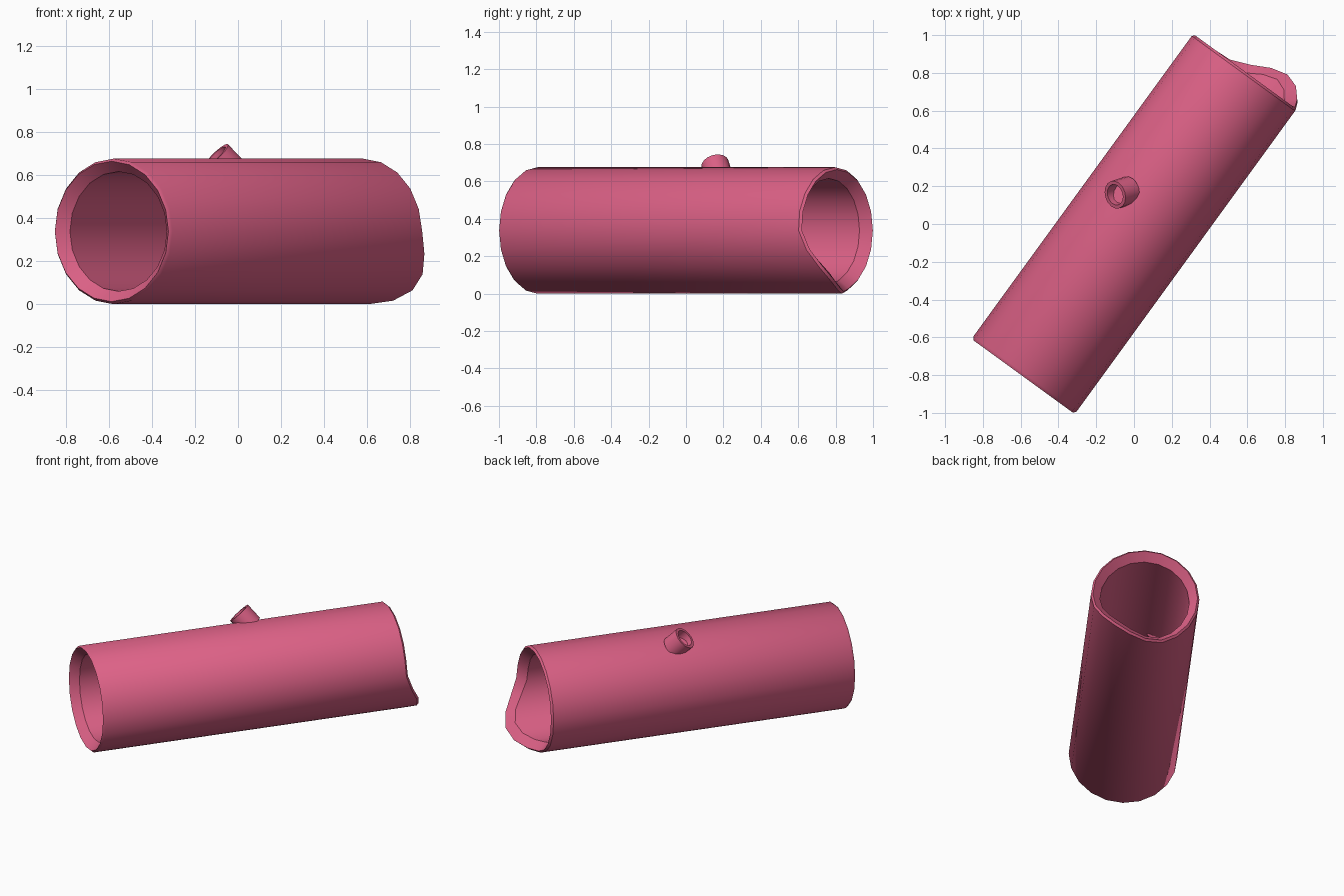
import bpy, bmesh
from math import sin, cos, pi, radians
from mathutils import Vector

if "Cube" in bpy.data.objects:
    bpy.data.objects.remove(bpy.data.objects["Cube"])

mat = bpy.data.materials.new("pink")
mat.diffuse_color = (0.72, 0.12, 0.24, 1)
mat.use_nodes = True
mat.node_tree.nodes["Principled BSDF"].inputs["Base Color"].default_value = mat.diffuse_color


def lip(a):
    """Extra length of the rear end: a smooth tongue low on the right side."""
    off = (a - radians(-54) + pi) % (2 * pi) - pi
    width = radians(62)
    return 0.06 * (1 + cos(pi * off / width)) if abs(off) < width else 0.0


def sweep(name, rings, sides, origin, axis, closed):
    """Revolve (distance, radius, lip share) rings about an axis."""
    axis = Vector(axis).normalized()
    side = axis.cross(Vector((0, 0, 1))).normalized()
    up = side.cross(axis)
    bm = bmesh.new()
    loops = []
    for s, r, k in rings:
        loop = []
        for i in range(sides):
            a = 2 * pi * i / sides
            loop.append(bm.verts.new(Vector(origin) + axis * (s + k * lip(a))
                                     + (side * cos(a) + up * sin(a)) * r))
        loops.append(loop)
    pairs = list(zip(loops, loops[1:]))
    if closed:
        pairs.append((loops[-1], loops[0]))
    else:
        bm.faces.new(loops[0])
        bm.faces.new(loops[-1])
    for p, q in pairs:
        for i in range(sides):
            j = (i + 1) % sides
            bm.faces.new((p[i], p[j], q[j], q[i]))
    bmesh.ops.recalc_face_normals(bm, faces=bm.faces)
    mesh = bpy.data.meshes.new(name)
    bm.to_mesh(mesh)
    bm.free()
    ob = bpy.data.objects.new(name, mesh)
    bpy.context.collection.objects.link(ob)
    mesh.materials.append(mat)
    bpy.ops.object.select_all(action='DESELECT')
    ob.select_set(True)
    bpy.context.view_layer.objects.active = ob
    bpy.ops.object.shade_smooth_by_angle(angle=radians(40))
    return ob


# Main hollow tube with bevelled, flared rims
sweep("main_tube",
      [(-0.982, 0.338, 0), (0.985, 0.338, 1), (0.998, 0.326, 1),
       (0.945, 0.278, 1), (-0.945, 0.278, 0), (-0.998, 0.326, 0)],
      20, (0, 0, 0.338), (0.588, 0.809, 0), True)

# Small angled spout on top
sweep("spout",
      [(-0.11, 0.075, 0), (0, 0.075, 0), (0, 0.056, 0), (-0.08, 0.056, 0)],
      16, (-0.10, 0.155, 0.692), (-0.67, -0.21, 0.707), False)
